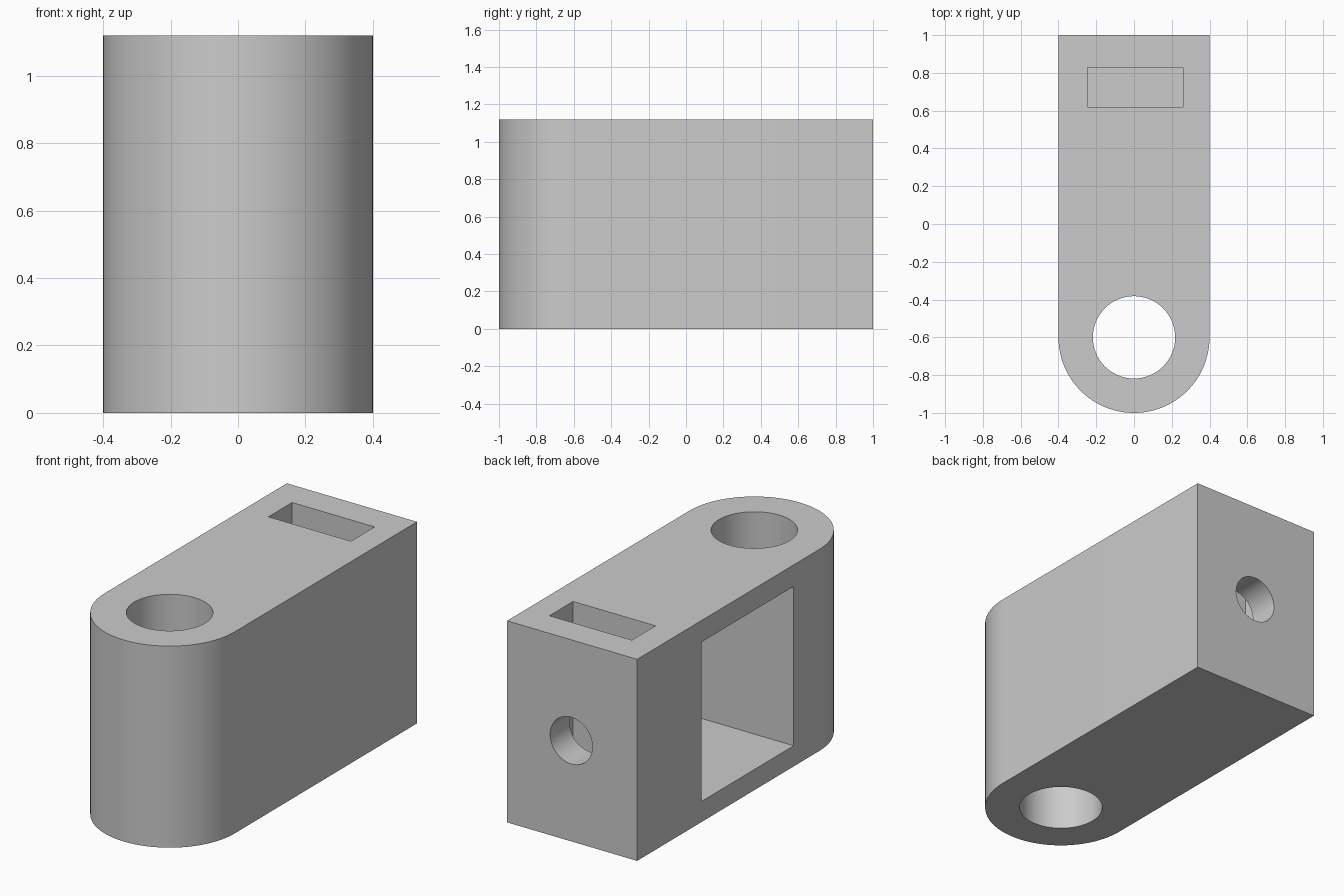
import bpy, bmesh, math

if "Cube" in bpy.data.objects:
    bpy.data.objects.remove(bpy.data.objects["Cube"], do_unlink=True)

HEIGHT = 1.12
HALF_WIDTH = 0.4
PIVOT_Y = -0.6
BOLT_Z = 0.56

grey = bpy.data.materials.new("light grey")
grey.use_nodes = True
colour = (0.6, 0.6, 0.6, 1)
grey.diffuse_color = colour
grey.node_tree.nodes["Principled BSDF"].inputs["Base Color"].default_value = colour


def prism(name, outline, z0, z1):
    """Extrude a flat outline between two heights."""
    bm = bmesh.new()
    base = bm.faces.new([bm.verts.new((x, y, z0)) for x, y in outline])
    top = bmesh.ops.extrude_face_region(bm, geom=[base])["geom"]
    verts = [v for v in top if isinstance(v, bmesh.types.BMVert)]
    bmesh.ops.translate(bm, verts=verts, vec=(0, 0, z1 - z0))
    bmesh.ops.recalc_face_normals(bm, faces=bm.faces)
    mesh = bpy.data.meshes.new(name)
    bm.to_mesh(mesh)
    bm.free()
    mesh.materials.append(grey)
    obj = bpy.data.objects.new(name, mesh)
    bpy.context.collection.objects.link(obj)
    return obj


def arc(radius, cy, start, end, steps):
    angles = [start + (end - start) * i / steps for i in range(steps + 1)]
    return [(radius * math.cos(a), cy + radius * math.sin(a)) for a in angles]


def box(name, x0, x1, y0, y1, z0, z1):
    return prism(name, [(x0, y0), (x1, y0), (x1, y1), (x0, y1)], z0, z1)


# Block with a rounded front end
outline = arc(HALF_WIDTH, PIVOT_Y, math.pi, 2 * math.pi, 48)
body = prism("bracket_body", outline + [(HALF_WIDTH, 1), (-HALF_WIDTH, 1)], 0, HEIGHT)

# Vertical pivot hole, side pocket and nut slot
pivot = prism("pivot_cutter", arc(0.218, PIVOT_Y, 0, 2 * math.pi, 64)[:-1], -0.2, HEIGHT + 0.2)
pocket = box("pocket_cutter", -0.6, 0.28, -0.374, 0.436, 0.115, 1.0)
slot = box("nut_slot_cutter", -0.247, 0.26, 0.62, 0.828, 0.3, HEIGHT + 0.2)

# Bolt hole from the back face into the pocket
bolt = prism("bolt_cutter", arc(0.13, 0, 0, 2 * math.pi, 48)[:-1], 0, 0.9)
bolt.rotation_euler.x = math.pi / 2
bolt.location = (0.005, 1.2, BOLT_Z)

cutters = [pivot, pocket, slot, bolt]
bpy.context.view_layer.objects.active = body
for cutter in cutters:
    cutter.hide_render = True
    cut = body.modifiers.new(cutter.name, 'BOOLEAN')
    cut.operation = 'DIFFERENCE'
    cut.solver = 'EXACT'
    cut.object = cutter
    bpy.ops.object.modifier_apply(modifier=cut.name)
for cutter in cutters:
    bpy.data.objects.remove(cutter, do_unlink=True)

# Smooth curved walls, sharp edges
bpy.ops.object.select_all(action='DESELECT')
body.select_set(True)
bpy.ops.object.shade_smooth_by_angle(angle=math.radians(30))
